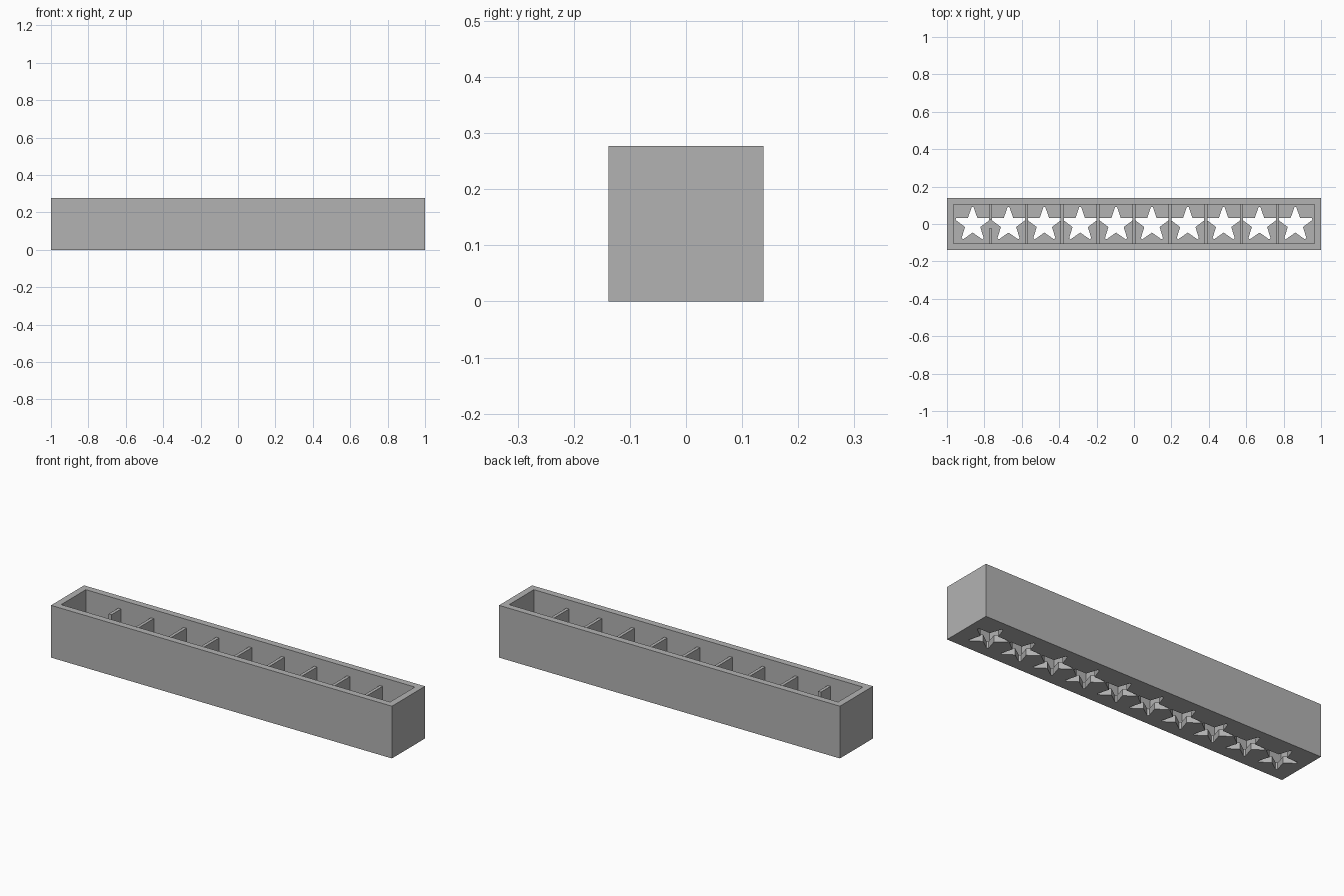
import bpy, bmesh
from math import sin, cos, pi
from mathutils import Matrix, Vector

LENGTH, DEPTH, HEIGHT = 2.0, 0.277, 0.277
WALL = 0.035
CELLS = 10
PITCH = 0.1917
DIVIDER_TOP = 0.23
DIVIDER_THICK = 0.017
NOTCH = 0.024

cube = bpy.data.objects.get("Cube")
if cube:
    bpy.data.objects.remove(cube, do_unlink=True)

grey = bpy.data.materials.new("plain grey")
grey.use_nodes = True
colour = (0.45, 0.45, 0.45, 1)
grey.diffuse_color = colour
grey.node_tree.nodes["Principled BSDF"].inputs["Base Color"].default_value = colour


def finish(name, bm):
    bmesh.ops.recalc_face_normals(bm, faces=bm.faces)
    mesh = bpy.data.meshes.new(name)
    bm.to_mesh(mesh)
    bm.free()
    mesh.materials.append(grey)
    obj = bpy.data.objects.new(name, mesh)
    bpy.context.collection.objects.link(obj)
    return obj


def add_box(bm, low, high):
    low, high = Vector(low), Vector(high)
    matrix = Matrix.Translation((low + high) / 2) @ Matrix.Diagonal((*(high - low), 1))
    bmesh.ops.create_cube(bm, size=1, matrix=matrix)


def add_star(bm, x, y, z0, z1, outer=0.094, inner=0.043, tip=0.005):
    # Five blunt points, each with two tip corners and one inner corner
    verts = []
    for i in range(5):
        a = pi / 2 + i * 2 * pi / 5
        along, side = Vector((cos(a), sin(a), 0)), Vector((-sin(a), cos(a), 0))
        centre = Vector((x, y, z0))
        b = a + pi / 5
        verts.append(bm.verts.new(centre + along * outer - side * tip))
        verts.append(bm.verts.new(centre + along * outer + side * tip))
        verts.append(bm.verts.new(centre + Vector((cos(b), sin(b), 0)) * inner))
    face = bm.faces.new(verts)
    result = bmesh.ops.extrude_face_region(bm, geom=[face])
    top = [v for v in result["geom"] if isinstance(v, bmesh.types.BMVert)]
    bmesh.ops.translate(bm, verts=top, vec=(0, 0, z1 - z0))


def cut(target, cutter):
    mod = target.modifiers.new("cut", "BOOLEAN")
    mod.operation = "DIFFERENCE"
    mod.solver = "EXACT"
    mod.object = cutter
    cutter.hide_render = True
    graph = bpy.context.evaluated_depsgraph_get()
    mesh = bpy.data.meshes.new_from_object(target.evaluated_get(graph))
    target.modifiers.clear()
    target.data = mesh
    bpy.data.objects.remove(cutter, do_unlink=True)


# Open trough
bm = bmesh.new()
add_box(bm, (-LENGTH / 2, -DEPTH / 2, 0), (LENGTH / 2, DEPTH / 2, HEIGHT))
trough = finish("trough", bm)

inner_x, inner_y = LENGTH / 2 - WALL, DEPTH / 2 - WALL
bm = bmesh.new()
add_box(bm, (-inner_x, -inner_y, WALL), (inner_x, inner_y, HEIGHT + 0.1))
cut(trough, finish("cavity_cutter", bm))

# Star openings through the floor
bm = bmesh.new()
for i in range(CELLS):
    add_star(bm, (i - (CELLS - 1) / 2) * PITCH, -0.003, -0.05, WALL + 0.05)
cut(trough, finish("star_cutter", bm))

# Cell dividers, the first one split by a central gap
for i in range(1, CELLS):
    x = (i - CELLS / 2) * PITCH
    half = DIVIDER_THICK / 2
    spans = [(-inner_y, inner_y)]
    if i == 1:
        spans = [(-inner_y, -NOTCH), (NOTCH, inner_y)]
    bm = bmesh.new()
    for y0, y1 in spans:
        add_box(bm, (x - half, y0, WALL), (x + half, y1, DIVIDER_TOP))
    finish(f"divider_{i}", bm)
